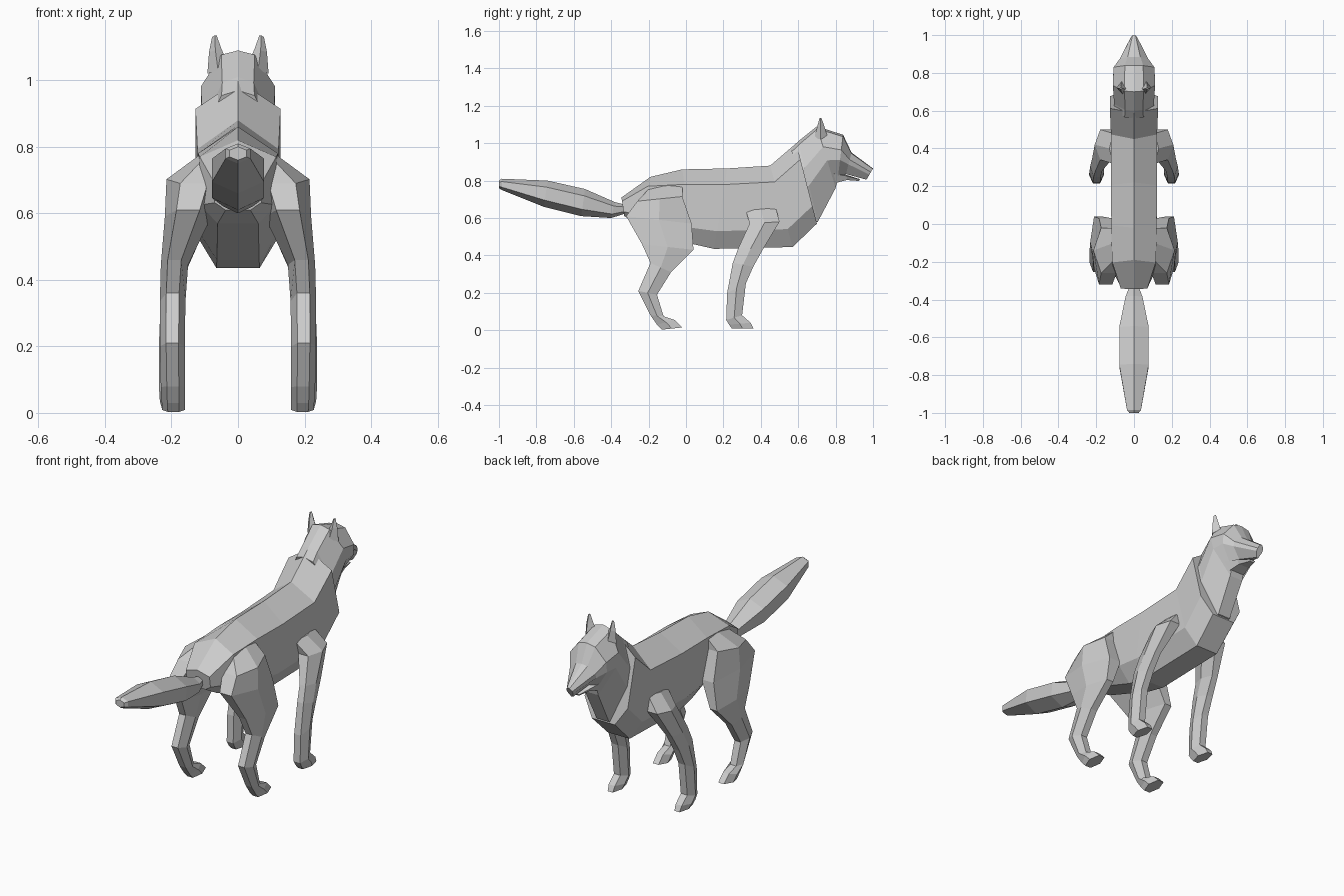
import bpy, bmesh


def skin(name, rings, mirror=False):
    """Bridge equal-length rings of points into a closed flat-shaded mesh."""
    bm = bmesh.new()
    loops = [[bm.verts.new(p) for p in ring] for ring in rings]
    n = len(loops[0])
    for a, b in zip(loops, loops[1:]):
        for i in range(n):
            j = (i + 1) % n
            bm.faces.new((a[i], a[j], b[j], b[i]))
    bm.faces.new(loops[0][::-1])
    bm.faces.new(loops[-1])
    bmesh.ops.recalc_face_normals(bm, faces=bm.faces)
    me = bpy.data.meshes.new(name)
    bm.to_mesh(me)
    bm.free()
    ob = bpy.data.objects.new(name, me)
    bpy.context.collection.objects.link(ob)
    if mirror:
        mod = ob.modifiers.new("Mirror", 'MIRROR')
        mod.use_mirror_merge = False
    return ob


def trunk(name, profile, stations):
    """Profile: (width factor, fraction from top to bottom), right half.
    Station: top y, top z, bottom y, bottom z, half width."""
    rings = []
    for yt, zt, yb, zb, w in stations:
        half = [(f * w, yt + (yb - yt) * t, zt + (zb - zt) * t) for f, t in profile]
        rings.append(half + [(-x, y, z) for x, y, z in reversed(half) if x > 1e-6])
    return skin(name, rings)


def limb(name, stations):
    """Station: front y, z, back y, z, inner x, outer x; six-sided section."""
    rings = []
    for yf, zf, yb, zb, xi, xo in stations:
        q = 0.25 * (xo - xi)
        ym, zm = (yf + yb) / 2, (zf + zb) / 2
        rings.append([(xi + q, yf, zf), (xo - q, yf, zf), (xo, ym, zm),
                      (xo - q, yb, zb), (xi + q, yb, zb), (xi, ym, zm)])
    return skin(name, rings, mirror=True)


# Torso: ridged back, flat flanks, narrow belly
trunk("body", [(0, 0), (1, .2), (1, .78), (.53, 1)], [
    (-.345, .71, -.33, .61, .07),
    (-.19, .82, -.26, .57, .115),
    (-.02, .86, .04, .46, .12),
    (.22, .865, .15, .435, .122),
    (.45, .88, .57, .445, .122),
    (.59, 1.0, .70, .57, .128)])

# Neck, skull and tapering muzzle
trunk("head", [(0, 0), (.45, .04), (1, .33), (1, .55), (.35, 1)], [
    (.56, .97, .69, .575, .11),
    (.60, 1.01, .705, .58, .105),
    (.70, 1.09, .80, .76, .112),
    (.84, 1.045, .81, .80, .108),
    (.885, .95, .855, .835, .075),
    (1.0, .865, .965, .805, .017)])

# Lower jaw
trunk("jaw", [(0, 0), (1, .2), (.7, 1)], [
    (.79, .85, .79, .785, .065),
    (.86, .83, .86, .803, .045),
    (.93, .808, .925, .798, .018)])

# Hexagonal bushy tail
trunk("tail", [(0, 0), (1, .25), (1, .75), (0, 1)], [
    (-.32, .67, -.32, .625, .02),
    (-.38, .685, -.40, .60, .045),
    (-.54, .755, -.56, .61, .078),
    (-.74, .80, -.76, .66, .078),
    (-.985, .81, -.985, .75, .037),
    (-1.0, .80, -1.0, .76, .025)])

# Back legs: haunch, hock and paw
limb("back_leg", [
    (-.02, .78, -.19, .765, .05, .12),
    (-.02, .715, -.26, .69, .05, .215),
    (.03, .57, -.32, .61, .08, .22),
    (.04, .43, -.235, .46, .15, .232),
    (-.08, .31, -.19, .36, .158, .235),
    (-.155, .19, -.255, .21, .16, .235),
    (-.12, .075, -.19, .08, .16, .232),
    (-.06, .055, -.155, .03, .16, .23),
    (-.02, .015, -.13, .003, .16, .228)])

# Front legs: shoulder, forearm and paw
limb("front_leg", [
    (.48, .655, .32, .64, .06, .13),
    (.50, .58, .34, .57, .09, .208),
    (.41, .43, .28, .44, .152, .222),
    (.36, .34, .25, .36, .158, .232),
    (.32, .25, .22, .20, .16, .237),
    (.30, .08, .215, .055, .16, .237),
    (.345, .04, .23, .03, .162, .235),
    (.36, .01, .245, .01, .168, .228)])

# Pricked ears
skin("ear", [
    [(.03, .715, 1.05), (.06, .685, 1.03), (.092, .72, 1.02), (.065, .755, 1.04)],
    [(.05, .715, 1.095), (.068, .702, 1.09), (.087, .72, 1.085), (.068, .74, 1.09)],
    [(.064, .718, 1.135), (.07, .714, 1.135), (.078, .718, 1.13), (.07, .724, 1.135)]],
    mirror=True)
